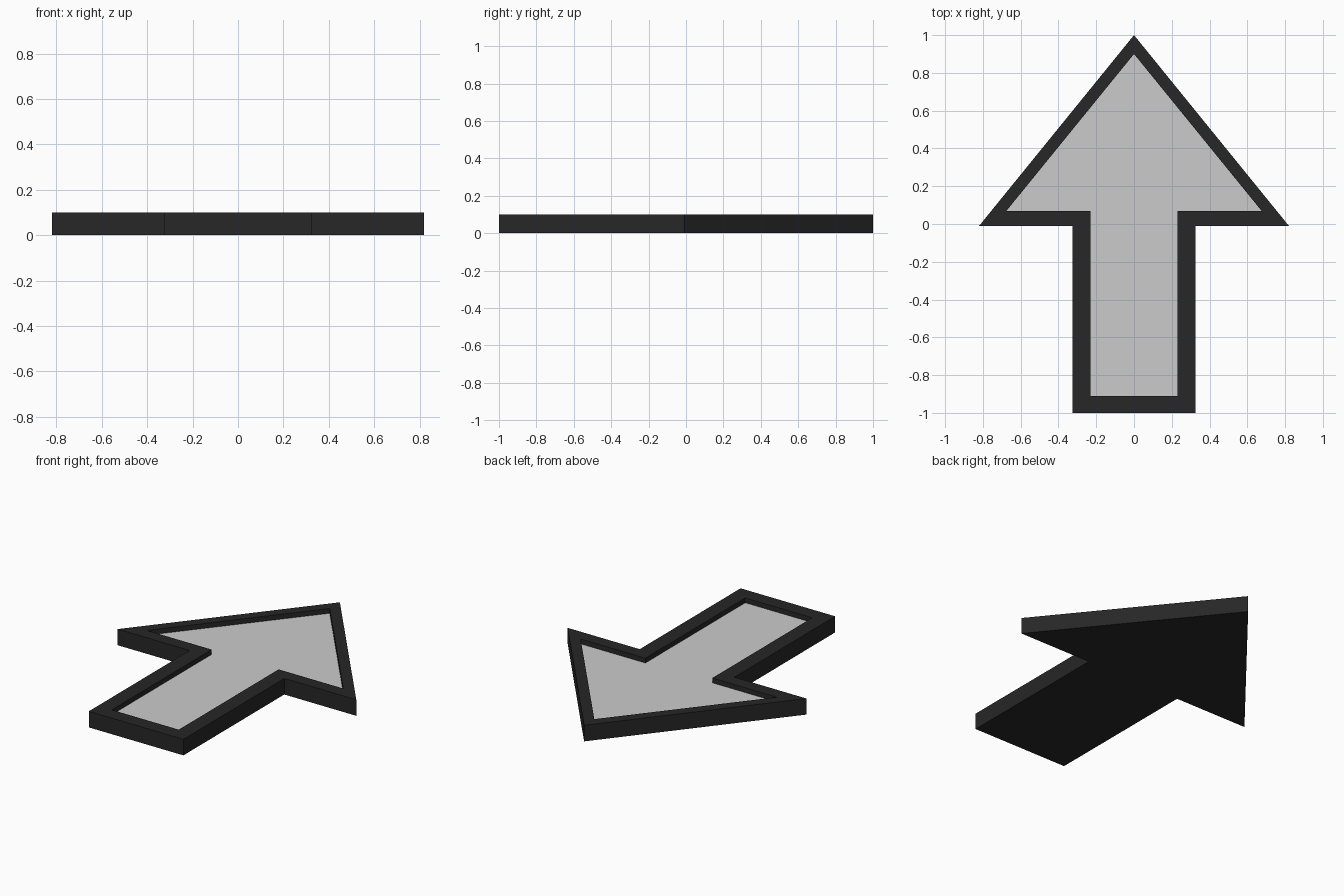
import bpy, bmesh

if "Cube" in bpy.data.objects:
    bpy.data.objects.remove(bpy.data.objects["Cube"])

HEIGHT, FLOOR = 0.10, 0.07


def arrow(tip, wing_x, wing_y, stem_x, tail):
    """Closed arrow outline, counter-clockwise, mirrored across x = 0."""
    right = [(stem_x, tail), (stem_x, wing_y), (wing_x, wing_y)]
    return right + [(0, tip)] + [(-x, y) for x, y in reversed(right)]


def add_object(name, bm):
    mesh = bpy.data.meshes.new(name)
    bm.to_mesh(mesh)
    bm.free()
    obj = bpy.data.objects.new(name, mesh)
    bpy.context.collection.objects.link(obj)
    return obj


def loop(bm, outline, z):
    return [bm.verts.new((x, y, z)) for x, y in outline]


def bridge(bm, a, b):
    n = len(a)
    for i in range(n):
        j = (i + 1) % n
        bm.faces.new((a[i], a[j], b[j], b[i]))


outer = arrow(1.0, 0.82, -0.01, 0.325, -1.0)
inner = arrow(0.90, 0.675, 0.07, 0.23, -0.91)

# Dark frame: underside, outer walls, flat rim and inner walls
bm = bmesh.new()
loops = [loop(bm, outer, 0), loop(bm, outer, HEIGHT),
         loop(bm, inner, HEIGHT), loop(bm, inner, FLOOR)]
for a, b in zip(loops, loops[1:]):
    bridge(bm, a, b)
bm.faces.new(list(reversed(loops[0])))
frame = add_object("arrow_frame", bm)
dark = bpy.data.materials.new("dark_frame")
dark.diffuse_color = (0.02, 0.02, 0.02, 1)
dark.use_nodes = True
dark.node_tree.nodes["Principled BSDF"].inputs["Base Color"].default_value = dark.diffuse_color
frame.data.materials.append(dark)

# Grey panel recessed inside the frame
bm = bmesh.new()
bm.faces.new(loop(bm, inner, FLOOR))
add_object("arrow_panel", bm)
